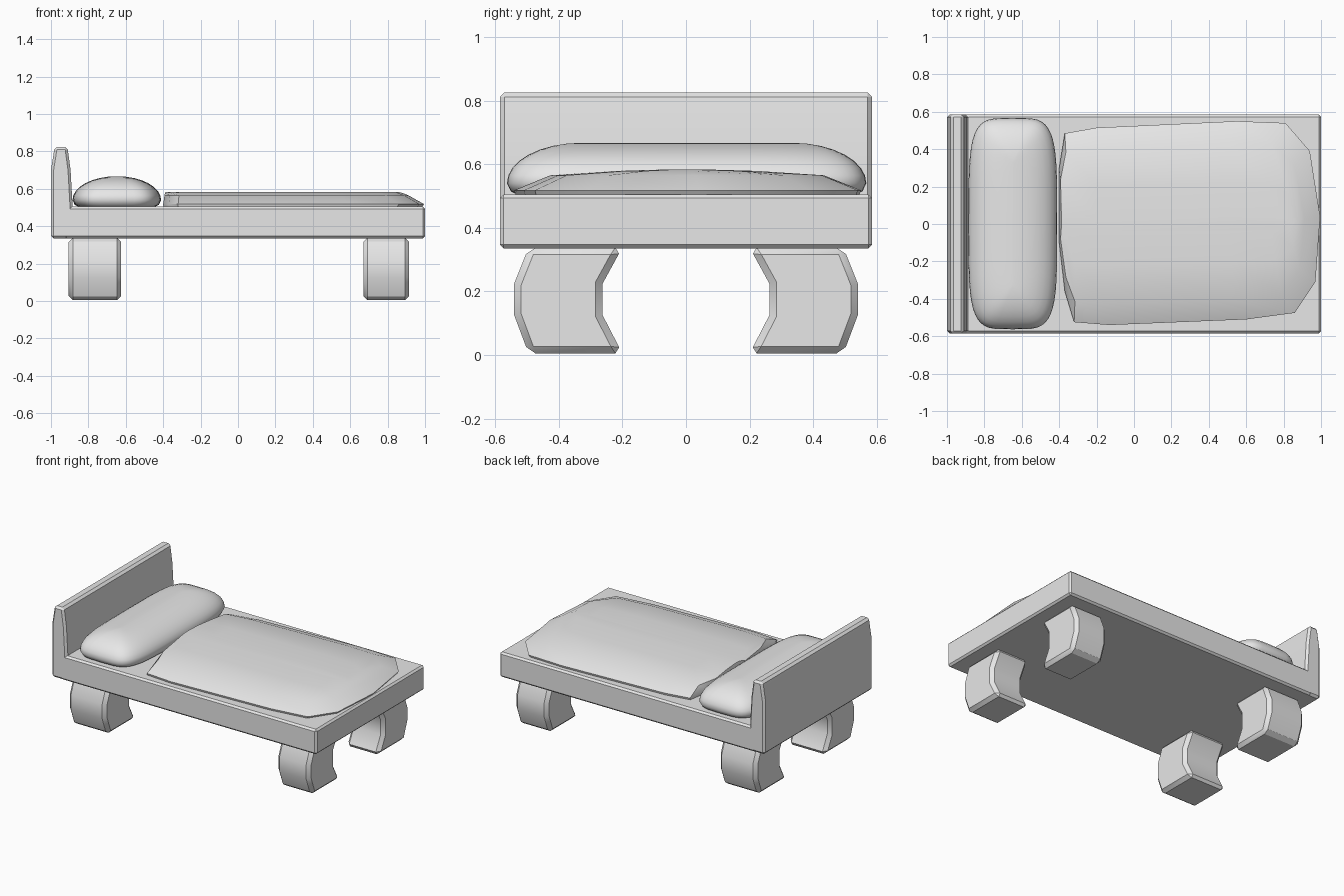
import bpy, bmesh
from math import sin, cos, pi, radians

cube = bpy.data.objects.get("Cube")
if cube:
    bpy.data.objects.remove(cube, do_unlink=True)

grey = bpy.data.materials.new("light grey")
grey.use_nodes = True
grey.diffuse_color = (0.8, 0.8, 0.8, 1)
grey.node_tree.nodes["Principled BSDF"].inputs["Base Color"].default_value = (0.8, 0.8, 0.8, 1)


def loft(name, rings, bevel=0, smooth=30):
    """Skin a stack of matching rings, cap both ends, optionally bevel."""
    bm = bmesh.new()
    loops = [[bm.verts.new(p) for p in ring] for ring in rings]
    n = len(loops[0])
    for a, b in zip(loops, loops[1:]):
        for i in range(n):
            j = (i + 1) % n
            bm.faces.new((a[i], a[j], b[j], b[i]))
    bm.faces.new(loops[0])
    bm.faces.new(loops[-1])
    bmesh.ops.remove_doubles(bm, verts=bm.verts, dist=0.0005)
    bmesh.ops.recalc_face_normals(bm, faces=bm.faces)
    if bevel:
        sharp = [e for e in bm.edges if e.calc_face_angle(0) > radians(50)]
        bmesh.ops.bevel(bm, geom=sharp, offset=bevel, segments=1,
                        profile=0.5, affect='EDGES')
    mesh = bpy.data.meshes.new(name)
    bm.to_mesh(mesh)
    bm.free()
    mesh.materials.append(grey)
    obj = bpy.data.objects.new(name, mesh)
    bpy.context.collection.objects.link(obj)
    bpy.ops.object.select_all(action='DESELECT')
    obj.select_set(True)
    bpy.context.view_layer.objects.active = obj
    bpy.ops.object.shade_smooth_by_angle(angle=radians(smooth))
    return obj


# Bed frame slab
W = 0.585
slab = [(-0.93, -W), (1, -W), (1, W), (-0.93, W)]
loft("bed_frame", [[(x, y, z) for x, y in slab] for z in (0.335, 0.505)], 0.012)

# Headboard: tapered side profile drawn across the width
side = [(-1, 0.335), (-0.885, 0.335), (-0.885, 0.52), (-0.895, 0.7),
        (-0.912, 0.825), (-0.98, 0.825), (-1, 0.7)]
loft("headboard", [[(x, y, z) for x, z in side] for y in (-W, W)], 0.014, 20)

# Legs: bowed profile, mirrored front to back
bow = [(0.2, 0.005), (0.495, 0.005), (0.54, 0.125), (0.54, 0.225),
       (0.495, 0.338), (0.2, 0.338), (0.262, 0.225), (0.262, 0.125)]
for end, x0, x1 in (("head", -0.905, -0.625), ("foot", 0.67, 0.915)):
    for row, s in (("front", -1), ("back", 1)):
        loft(f"{end}_leg_{row}",
             [[(x, s * y, z) for y, z in bow] for x in (x0, x1)], 0.022)


# Pillow: rounded rings that inset towards a ridge
def pillow_ring(inset, z, count=48):
    pts = []
    for i in range(count):
        a = 2 * pi * i / count
        c, s = cos(a), sin(a)
        px = abs(c) ** 0.45 * (1 if c > 0 else -1)
        py = abs(s) ** 0.45 * (1 if s > 0 else -1)
        pts.append((-0.648 + px * (0.237 - inset), 0.002 + py * (0.565 - inset), z))
    return pts


rings = [pillow_ring(0.04, 0.5), pillow_ring(0.012, 0.515)]
for k in range(9):
    a = k / 8 * pi / 2
    rings.append(pillow_ring(0.232 * (1 - cos(a)), 0.54 + 0.127 * sin(a)))
loft("pillow", rings, smooth=50)

# Blanket: uneven outline rising to a shallow crown
outline = [(-0.4, 0.3), (-0.37, 0.485), (-0.2, 0.515), (0.55, 0.55), (0.81, 0.54),
           (0.94, 0.39), (0.995, 0.04), (0.97, -0.31), (0.86, -0.475),
           (0.6, -0.51), (-0.13, -0.54), (-0.32, -0.525), (-0.37, -0.36), (-0.4, -0.1)]
steps = [(0.99, 0.99, 0.5), (1, 1, 0.518), (0.93, 0.79, 0.565),
         (0.9, 0.4, 0.579), (0.88, 0.08, 0.584)]
rings = []
for sx, sy, z in steps:
    # The head end stays nearly upright
    rings.append([(-0.2 + (x + 0.2) * (sx if x > -0.2 else (sx + 1) / 2), y * sy, z)
                  for x, y in outline])
loft("blanket", rings, smooth=35)
